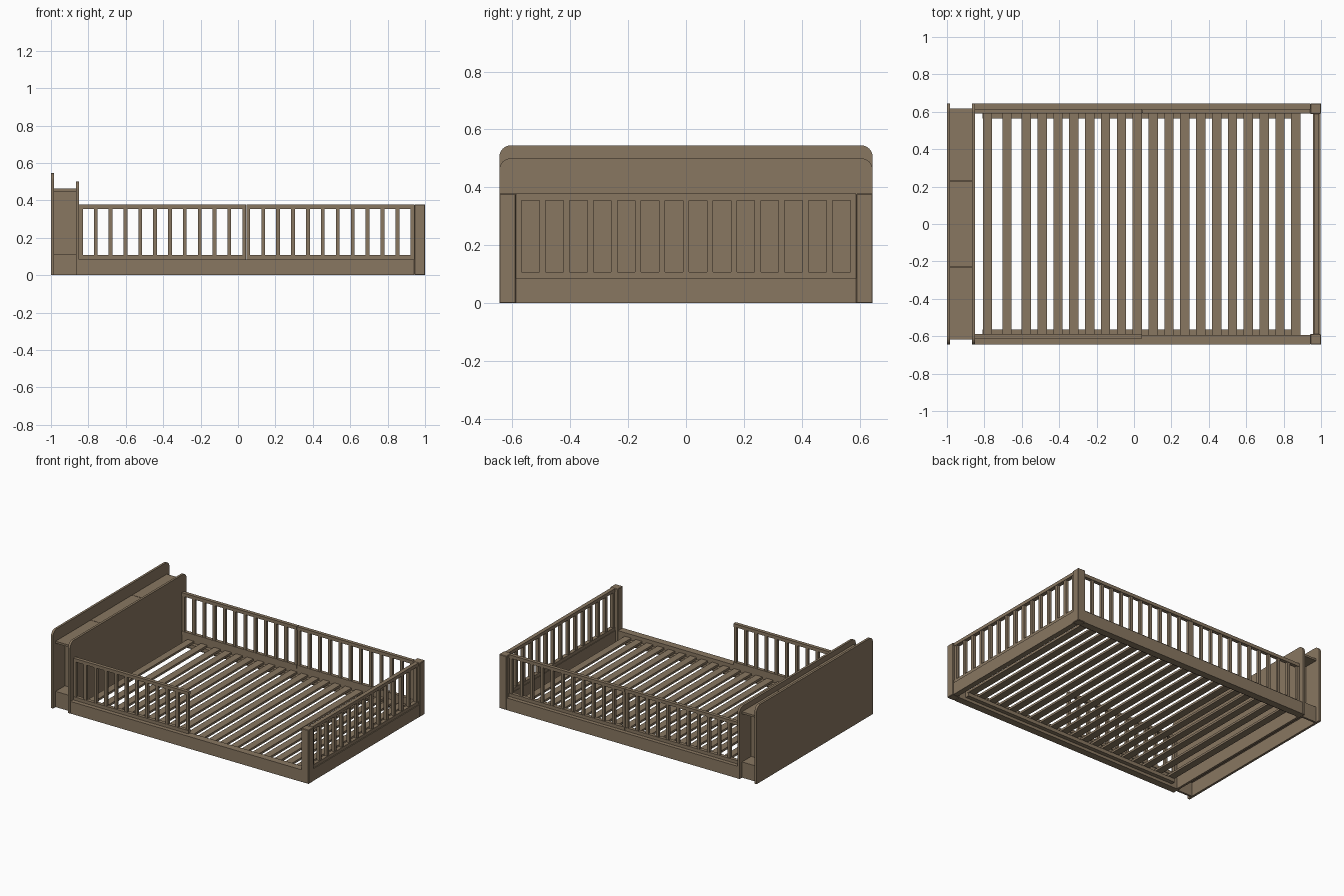
import bpy, bmesh, math
from mathutils import Vector

cube = bpy.data.objects.get("Cube")
if cube:
    bpy.data.objects.remove(cube, do_unlink=True)

wood = bpy.data.materials.new("warm brown wood")
COLOUR = (0.25, 0.185, 0.12, 1)
wood.diffuse_color = COLOUR
wood.use_nodes = True
wood.node_tree.nodes["Principled BSDF"].inputs["Base Color"].default_value = COLOUR


def finish(name, bm):
    bmesh.ops.recalc_face_normals(bm, faces=bm.faces)
    mesh = bpy.data.meshes.new(name)
    bm.to_mesh(mesh)
    bm.free()
    mesh.materials.append(wood)
    obj = bpy.data.objects.new(name, mesh)
    bpy.context.collection.objects.link(obj)
    return obj


def add_box(bm, x, y, z):
    """Box given by its (low, high) range on each axis."""
    made = bmesh.ops.create_cube(bm, size=1)["verts"]
    for v in made:
        v.co = Vector([(r[0] + r[1]) / 2 + c * (r[1] - r[0])
                       for r, c in zip((x, y, z), v.co)])


def box(name, x, y, z, bevel=0):
    bm = bmesh.new()
    add_box(bm, x, y, z)
    if bevel:
        bmesh.ops.bevel(bm, geom=bm.edges[:], offset=bevel, segments=1, affect='EDGES')
    return finish(name, bm)


def rounded_panel(name, x, half, top, radius):
    """Upright board with rounded upper corners."""
    outline = [(-half, 0), (half, 0)]
    for side, start in ((1, 0), (-1, 90)):
        for i in range(9):
            a = math.radians(start + i * 90 / 8)
            outline.append((side * (half - radius) + radius * math.cos(a),
                            top - radius + radius * math.sin(a)))
    bm = bmesh.new()
    face = bm.faces.new([bm.verts.new((x[0], y, z)) for y, z in outline])
    out = bmesh.ops.extrude_face_region(bm, geom=[face])["geom"]
    moved = [v for v in out if isinstance(v, bmesh.types.BMVert)]
    bmesh.ops.translate(bm, verts=moved, vec=(x[1] - x[0], 0, 0))
    return finish(name, bm)


RAIL_LOW, RAIL_TOP = (0.085, 0.108), (0.355, 0.378)


def guard(name, along, across, span, first, last, count, bar=0.02):
    """Railing with two rails and evenly spaced bars; along is 'x' or 'y'."""
    bm = bmesh.new()

    def part(a, b, z):
        add_box(bm, *((a, b) if along == 'x' else (b, a)), z)

    for z in (RAIL_LOW, RAIL_TOP):
        part(span, across, z)
    inner = (across[0] + 0.003, across[1] - 0.003)
    for i in range(count):
        c = first + (last - first) * i / (count - 1)
        part((c - bar / 2, c + bar / 2), inner, (RAIL_LOW[1], RAIL_TOP[0]))
    return finish(name, bm)


# Headboard with storage compartment
rounded_panel("headboard_back", (-1.0, -0.984), 0.645, 0.545, 0.04)
rounded_panel("headboard_front", (-0.867, -0.851), 0.645, 0.50, 0.04)
gap = (-0.984, -0.867)
for i, name in enumerate(("right", "middle", "left")):
    low = (-0.617, -0.228, 0.232)[i]
    high = (-0.231, 0.229, 0.617)[i]
    box("storage_top_" + name, gap, (low, high), (0.448, 0.462))
box("storage_floor", gap, (-0.617, 0.617), (0.096, 0.11))
for side, name in ((-1, "right"), (1, "left")):
    def ys(a, b):
        return tuple(sorted((side * a, side * b)))
    box("storage_skirt_" + name, gap, ys(0.603, 0.617), (0, 0.096))
    box("storage_end_" + name, gap, ys(0.50, 0.515), (0.11, 0.448))
    box("storage_divider_" + name, gap, ys(0.222, 0.237), (0.11, 0.448))
    # Side board, slat support and corner post
    box("side_board_" + name, (-0.851, 0.942), ys(0.593, 0.643), (0, 0.085))
    box("slat_support_" + name, (-0.81, 0.89), ys(0.565, 0.593), (0.02, 0.045))
    box("corner_post_" + name, (0.942, 1.0), ys(0.588, 0.645), (0, 0.378), 0.003)

# Foot end
box("foot_board", (0.958, 0.996), (-0.588, 0.588), (0, 0.085))
guard("foot_guard", 'y', (0.962, 0.99), (-0.588, 0.588), -0.578, 0.578, 15, 0.021)

# Side guards: half length on the open side, full length on the other
guard("front_guard", 'x', (-0.613, -0.588), (-0.85, 0.043), -0.84, 0.033, 12)
guard("back_guard_head", 'x', (0.59, 0.615), (-0.85, 0.043), -0.84, 0.033, 12)
guard("back_guard_foot", 'x', (0.59, 0.615), (0.045, 0.942), 0.055, 0.932, 12)

# Mattress slats
centres = [-0.783, -0.679] + [-0.576 + 0.0848 * i for i in range(18)]
bm = bmesh.new()
for c in centres:
    add_box(bm, (c - 0.025, c + 0.025), (-0.593, 0.593), (0.045, 0.06))
finish("mattress_slats", bm)
